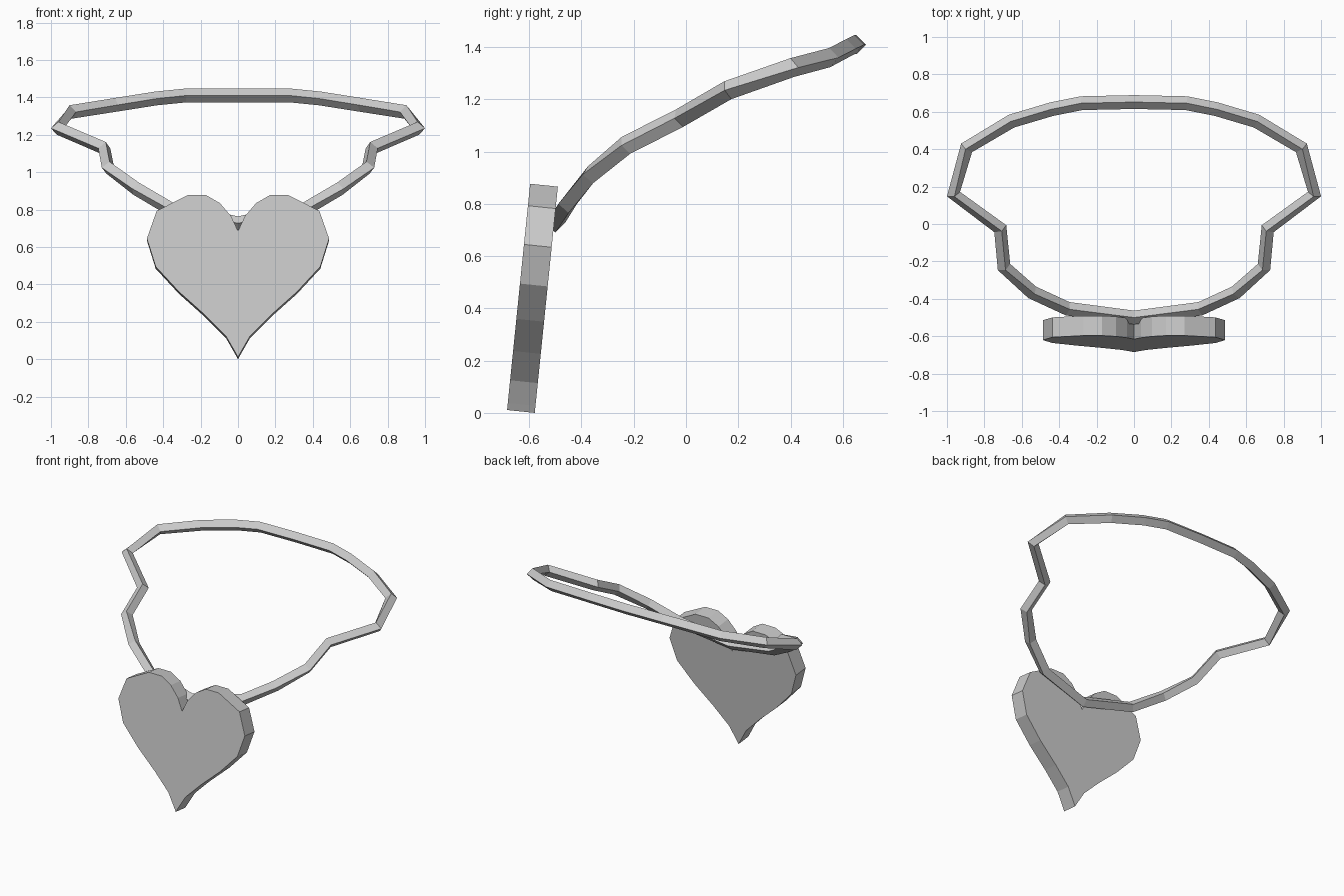
import bpy
import bmesh
from mathutils import Vector

cube = bpy.data.objects.get("Cube")
if cube:
    bpy.data.objects.remove(cube, do_unlink=True)

grey = bpy.data.materials.new("plain_grey")
grey.use_nodes = True
GREY = (0.6, 0.6, 0.6, 1)
grey.diffuse_color = GREY
grey.node_tree.nodes["Principled BSDF"].inputs["Base Color"].default_value = GREY


def finish(bm, name):
    bmesh.ops.recalc_face_normals(bm, faces=bm.faces)
    mesh = bpy.data.meshes.new(name)
    bm.to_mesh(mesh)
    bm.free()
    mesh.materials.append(grey)
    obj = bpy.data.objects.new(name, mesh)
    bpy.context.collection.objects.link(obj)
    return obj


def mirrored_loop(half):
    """Close a half outline whose first and last points lie on x = 0."""
    return half + [(-p[0], *p[1:]) for p in reversed(half[1:-1])]


def diamond_tube(path, radius, name):
    """Closed tube with a four-sided section standing on its edge."""
    pts = [Vector(p) for p in path]
    n = len(pts)
    bm = bmesh.new()
    rings = []
    for i, p in enumerate(pts):
        before = (p - pts[i - 1]).normalized()
        after = (pts[(i + 1) % n] - p).normalized()
        along = (before + after).normalized()
        side = along.cross(Vector((0, 0, 1))).normalized()
        up = side.cross(along)
        rings.append([bm.verts.new(p + radius * d) for d in (side, up, -side, -up)])
    for i in range(n):
        a, b = rings[i], rings[(i + 1) % n]
        for k in range(4):
            m = (k + 1) % 4
            bm.faces.new((a[k], a[m], b[m], b[k]))
    return finish(bm, name)


# Neck band, from the front centre round to the back centre
band_half = [
    (0, -0.50, 0.727), (0.355, -0.453, 0.80), (0.545, -0.365, 0.912),
    (0.695, -0.23, 1.024), (0.715, -0.025, 1.128), (0.965, 0.16, 1.235),
    (0.895, 0.407, 1.322), (0.655, 0.55, 1.36), (0.44, 0.614, 1.394),
    (0.28, 0.646, 1.41), (0, 0.652, 1.41),
]
diamond_tube(mirrored_loop(band_half), 0.037, "neck_band")

# Heart pendant, a thick plate leaning back at the top
heart_half = [
    (0, 0.685), (0.037, 0.765), (0.097, 0.835), (0.17, 0.877), (0.27, 0.877),
    (0.435, 0.793), (0.487, 0.645), (0.44, 0.495), (0.315, 0.36),
    (0.177, 0.237), (0.065, 0.125), (0.015, 0.038), (0, 0.011),
]
bm = bmesh.new()
front = bm.faces.new([bm.verts.new((x, -0.686 + 0.102 * z, z))
                      for x, z in mirrored_loop(heart_half)])
back = bmesh.ops.extrude_face_region(bm, geom=[front], use_keep_orig=True)
bmesh.ops.translate(bm, vec=(0, 0.106, -0.011),
                    verts=[v for v in back["geom"] if isinstance(v, bmesh.types.BMVert)])
finish(bm, "heart_pendant")
